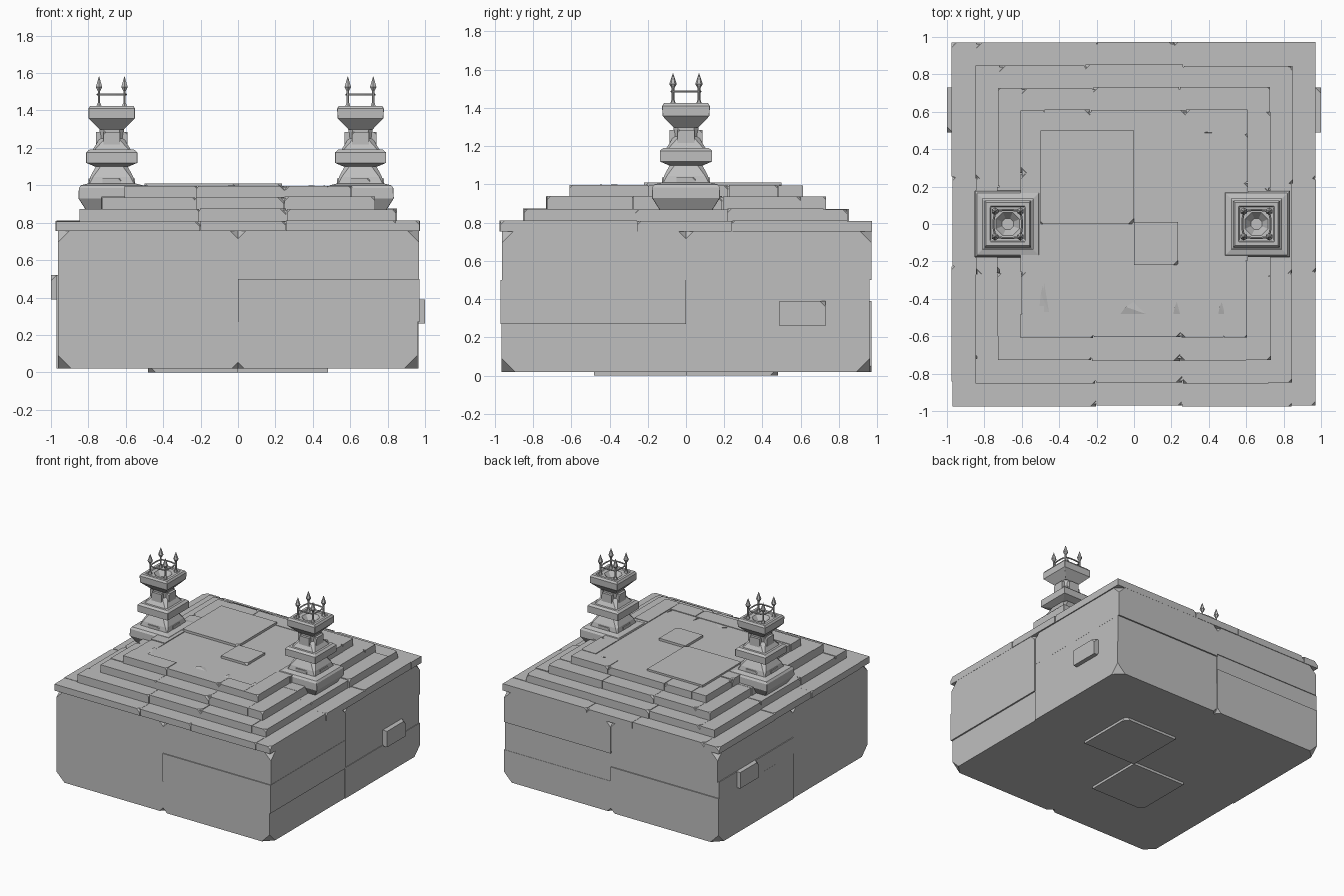
import bpy, bmesh, math, random
from mathutils import Matrix, Vector

random.seed(4)
if "Cube" in bpy.data.objects:
    bpy.data.objects.remove(bpy.data.objects["Cube"], do_unlink=True)

GREY = (0.52, 0.52, 0.52, 1)
stone = bpy.data.materials.new("grey stone")
stone.use_nodes = True
stone.diffuse_color = GREY
stone.node_tree.nodes["Principled BSDF"].inputs["Base Color"].default_value = GREY


def finish(name, bm):
    bmesh.ops.recalc_face_normals(bm, faces=bm.faces[:])
    mesh = bpy.data.meshes.new(name)
    bm.to_mesh(mesh)
    bm.free()
    mesh.materials.append(stone)
    obj = bpy.data.objects.new(name, mesh)
    bpy.context.collection.objects.link(obj)
    return obj


def block(bm, lo, hi, chips=(), rot=None):
    """Box between two corners; chips are (corner signs, size) pairs cut off it."""
    lo, hi = Vector(lo), Vector(hi)
    part = bmesh.new()
    bmesh.ops.create_cube(part, size=1)
    picks = {tuple(1 if c > 0 else -1 for c in v.co): v for v in part.verts}
    for v in part.verts:
        v.co = (lo + hi) / 2 + Vector(a * b for a, b in zip(v.co, hi - lo))
    for signs, size in chips:
        bmesh.ops.bevel(part, geom=[picks[signs]], offset=size, segments=1,
                        affect='VERTICES')
    if rot:
        part.transform(rot)
    temp = bpy.data.meshes.new("temp")
    part.to_mesh(temp)
    part.free()
    bm.from_mesh(temp)
    bpy.data.meshes.remove(temp)


# Base: four quadrants of stacked courses with chipped corners
quadrants = {(-1, -1): [0.02, 0.27, 0.755], (1, -1): [0.02, 0.27, 0.5, 0.755],
             (1, 1): [0.02, 0.27, 0.5, 0.755], (-1, 1): [0.02, 0.39, 0.52, 0.755]}
for (sx, sy), levels in quadrants.items():
    bm = bmesh.new()
    for i, (z0, z1) in enumerate(zip(levels, levels[1:])):
        ex, ey = (random.uniform(0.958, 0.972) for _ in range(2))
        chips = []
        if i == 0:
            chips += [((sx, sy, -1), 0.07), ((-sx, sy, -1), 0.035)]
        if i == len(levels) - 2:
            chips += [((sx, sy, 1), 0.06), ((-sx, sy, 1), 0.04), ((sx, -sy, 1), 0.04)]
        block(bm, (min(0, sx * ex), min(0, sy * ey), z0),
              (max(0, sx * ex), max(0, sy * ey), z1), chips)
    finish("base_" + ("front" if sy < 0 else "back") + ("_left" if sx > 0 else "_right"), bm)

# Raised bricks on the sides and shallow plates under the base
bm = bmesh.new()
block(bm, (0.9, 0.49, 0.26), (1.0, 0.73, 0.39), [((1, 1, 1), 0.03)])
block(bm, (-1.0, 0.49, 0.39), (-0.9, 0.73, 0.52), [((-1, -1, 1), 0.03)])
finish("side_bricks", bm)
bm = bmesh.new()
block(bm, (-0.48, -0.48, 0), (0, 0, 0.05), [((-1, -1, -1), 0.04)])
block(bm, (0, 0, 0), (0.48, 0.48, 0.05), [((1, 1, -1), 0.04)])
finish("underside_plates", bm)

# Steps: a solid core edged by a pinwheel of separate stones
steps = [(0.973, 0.755, 0.81), (0.85, 0.80, 0.872), (0.73, 0.86, 0.937), (0.61, 0.93, 0.995)]
for n, (half, z0, z1) in enumerate(steps):
    bm = bmesh.new()
    inner = half - 0.13
    block(bm, (-half + 0.01, -half + 0.01, z0), (half - 0.01, half - 0.01, z1 - 0.004))
    for k in range(4):
        rot = Matrix.Rotation(k * math.pi / 2, 4, 'Z')
        cuts = [-half, -0.22 + random.uniform(-0.07, 0.05),
                0.22 + random.uniform(-0.05, 0.05), inner]
        for a, b in zip(cuts, cuts[1:]):
            out = half + random.uniform(-0.006, 0.003)
            top = z1 + random.uniform(-0.003, 0.003)
            chip = ((random.choice((-1, 1)), -1, 1), random.uniform(0.015, 0.035))
            block(bm, (a + 0.002, -out, z0), (b - 0.002, -inner, top), [chip], rot)
    finish("step_%d" % (n + 1), bm)

# Paving slabs and loose shards on the top floor
bm = bmesh.new()
block(bm, (-0.5, 0, 0.98), (0, 0.5, 1.01), [((-1, -1, 1), 0.015), ((1, -1, 1), 0.03)])
block(bm, (0, -0.22, 0.98), (0.235, 0.01, 1.01), [((1, -1, 1), 0.025)])
finish("paving_slabs", bm)
bm = bmesh.new()
for x, y, w, h in [(-0.48, -0.39, 0.06, 0.18), (0, -0.45, 0.15, 0.07),
                   (0.23, -0.45, 0.04, 0.07), (0.47, -0.45, 0.04, 0.07),
                   (0.42, 0.49, 0.12, 0.02)]:
    tri = [bm.verts.new((x + dx * w, y + dy * h, z))
           for dx, dy, z in ((-0.5, -0.5, 0.99), (0.5, -0.5, 0.99), (0, 0.5, 0.99), (-0.3, 0.1, 1.0))]
    for a, b, c in ((0, 2, 1), (0, 1, 3), (1, 2, 3), (2, 0, 3)):
        bm.faces.new((tri[a], tri[b], tri[c]))
finish("floor_shards", bm)


def loft(bm, rings, centre):
    """Stack of square rings (half width, corner cut, height) joined by faces."""
    loops = []
    for half, cut, z in rings:
        c = half - max(cut, 0.002)
        pts = [(half, -c), (half, c), (c, half), (-c, half),
               (-half, c), (-half, -c), (-c, -half), (c, -half)]
        loops.append([bm.verts.new((centre[0] + x, centre[1] + y, z)) for x, y in pts])
    for low, high in zip(loops, loops[1:]):
        for i in range(8):
            j = (i + 1) % 8
            bm.faces.new((low[i], low[j], high[j], high[i]))
    bm.faces.new(loops[0][::-1])
    bm.faces.new(loops[-1])


def rod(bm, a, b, r1, r2, sides=6):
    a, b = Vector(a), Vector(b)
    turn = (b - a).to_track_quat('Z', 'Y').to_matrix().to_4x4()
    bmesh.ops.create_cone(bm, cap_ends=True, segments=sides, radius1=r1, radius2=r2,
                          depth=(b - a).length, matrix=Matrix.Translation((a + b) / 2) @ turn)


# Pillar sections, from the flared foot to the hollow cap
foot = [(0.12, 0, 0.865), (0.14, 0, 0.87), (0.178, 0, 0.93), (0.176, 0, 0.985), (0.165, 0, 1.0),
        (0.125, 0, 1.01)]
shaft = [(0.125, 0, 1.0), (0.115, 0.015, 1.045), (0.075, 0.03, 1.12)]
collar = [(0.09, 0.02, 1.1), (0.137, 0, 1.12), (0.137, 0, 1.175), (0.12, 0, 1.19)]
neck = [(0.105, 0.01, 1.185), (0.065, 0.028, 1.25), (0.064, 0.02, 1.31)]
cap = [(0.064, 0, 1.298), (0.123, 0, 1.358), (0.125, 0, 1.41), (0.115, 0, 1.425),
       (0.095, 0, 1.425), (0.09, 0.01, 1.418), (0.062, 0.036, 1.415), (0.03, 0.018, 1.375)]

for side, cx in (("right", -0.675), ("left", 0.655)):
    bm = bmesh.new()
    for section in (foot, shaft, collar, neck, cap):
        loft(bm, section, (cx, 0))
    # Small blocks set against each face of the shaft and neck
    for k in range(4):
        rot = Matrix.Translation((cx, 0, 0)) @ Matrix.Rotation(k * math.pi / 2, 4, 'Z')
        block(bm, (-0.05, -0.125, 1.0), (0.05, -0.06, 1.035), [((1, -1, 1), 0.015)], rot)
        block(bm, (-0.045, -0.085, 1.21), (0.045, -0.04, 1.285), [((-1, -1, 1), 0.015)], rot)
    finish(side + "_pillar", bm)

    # Four spearheads joined by a bowed rail
    bm = bmesh.new()
    r = 0.068
    for k in range(4):
        ang = math.pi / 4 + k * math.pi / 2
        x, y = cx + r * math.sqrt(2) * math.cos(ang), r * math.sqrt(2) * math.sin(ang)
        rod(bm, (x, y, 1.42), (x, y, 1.44), 0.016, 0.009)
        rod(bm, (x, y, 1.42), (x, y, 1.525), 0.007, 0.007)
        rod(bm, (x, y, 1.505), (x, y, 1.525), 0.008, 0.02)
        rod(bm, (x, y, 1.525), (x, y, 1.582), 0.02, 0.001)
        points = [(cx + d * math.cos(ang + t), d * math.sin(ang + t), 1.485)
                  for t, d in ((0, r * 1.41), (math.pi / 6, r * 1.15),
                               (math.pi / 3, r * 1.15), (math.pi / 2, r * 1.41))]
        for a, b in zip(points, points[1:]):
            rod(bm, a, b, 0.006, 0.006, 5)
    finish(side + "_spear_crown", bm)
